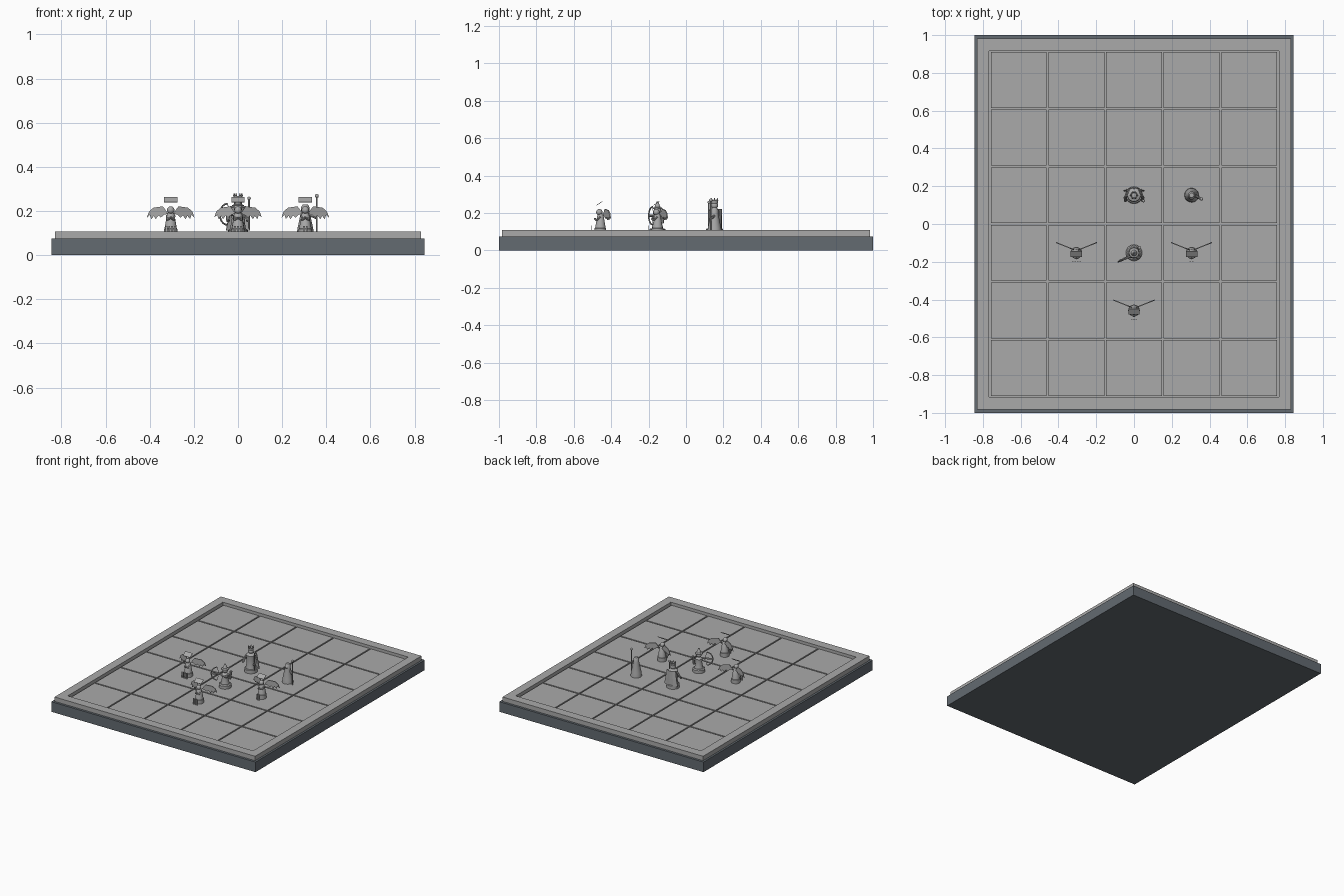
import bpy
import bmesh
from math import cos, sin, pi
from mathutils import Vector, Matrix

cube = bpy.data.objects.get("Cube")
if cube:
    bpy.data.objects.remove(cube, do_unlink=True)


def material(name, rgb):
    m = bpy.data.materials.new(name)
    m.use_nodes = True
    m.diffuse_color = (*rgb, 1)
    m.node_tree.nodes["Principled BSDF"].inputs["Base Color"].default_value = (*rgb, 1)
    return m


SLATE = material("slate", (0.125, 0.145, 0.165))
STONE = material("stone grey", (0.40, 0.40, 0.40))
CELL = 0.305
FLOOR = 0.082
TOP = 0.09


def finish(name, bm, mat=STONE, smooth=False):
    bmesh.ops.recalc_face_normals(bm, faces=bm.faces)
    mesh = bpy.data.meshes.new(name)
    bm.to_mesh(mesh)
    bm.free()
    mesh.materials.append(mat)
    ob = bpy.data.objects.new(name, mesh)
    bpy.context.collection.objects.link(ob)
    if smooth:
        bpy.ops.object.select_all(action="DESELECT")
        ob.select_set(True)
        bpy.context.view_layer.objects.active = ob
        bpy.ops.object.shade_smooth_by_angle()
    return ob


def add_box(bm, centre, size, tilt=0):
    mat = (Matrix.Translation(centre) @ Matrix.Rotation(tilt, 4, "X")
           @ Matrix.Diagonal((*size, 1)))
    bmesh.ops.create_cube(bm, size=1, matrix=mat)


def box(name, centre, size, mat=STONE, tilt=0):
    bm = bmesh.new()
    add_box(bm, centre, size, tilt)
    return finish(name, bm, mat)


def lathe(name, x, y, profile, sides=20):
    """Turn (radius, height) pairs about a vertical axis."""
    bm = bmesh.new()
    rings = []
    for r, z in profile:
        rings.append([bm.verts.new((x + r * cos(2 * pi * i / sides),
                                    y + r * sin(2 * pi * i / sides), z)) for i in range(sides)])
    for a, b in zip(rings, rings[1:]):
        for i in range(sides):
            j = (i + 1) % sides
            bm.faces.new((a[i], a[j], b[j], b[i]))
    bm.faces.new(rings[0])
    bm.faces.new(rings[-1])
    return finish(name, bm, smooth=True)


def ball(name, centre, r):
    bm = bmesh.new()
    bmesh.ops.create_uvsphere(bm, u_segments=16, v_segments=10, radius=r,
                              matrix=Matrix.Translation(centre))
    return finish(name, bm, smooth=True)


def rod(name, points, r):
    """Straight round bars joined end to end."""
    bm = bmesh.new()
    for p, q in zip(points, points[1:]):
        p, q = Vector(p), Vector(q)
        mat = Matrix.Translation((p + q) / 2) @ (q - p).to_track_quat("Z", "Y").to_matrix().to_4x4()
        bmesh.ops.create_cone(bm, cap_ends=True, segments=8, radius1=r, radius2=r,
                              depth=(q - p).length, matrix=mat)
    return finish(name, bm, smooth=True)


# Board: plinth, recessed floor, raised border and separate tiles
box("plinth", (0, 0, 0.0375), (1.69, 2.0, 0.075), SLATE)
box("board_floor", (0, 0, 0.0785), (1.60, 1.90, 0.007))
border = bmesh.new()
for s in (-1, 1):
    add_box(border, (s * 0.7985, 0, 0.0915), (0.063, 1.966, 0.033))
    add_box(border, (0, s * 0.95, 0.0915), (1.534, 0.066, 0.033))
finish("board_border", border)
tiles = bmesh.new()
for i in range(5):
    for j in range(6):
        add_box(tiles, ((i - 2) * CELL, (j - 2.5) * CELL, (FLOOR + TOP) / 2),
                (CELL - 0.01, CELL - 0.01, TOP - FLOOR))
finish("floor_tiles", tiles)


# Winged pieces
WING = ((0.012, 0.188), (0.035, 0.221), (0.078, 0.215), (0.098, 0.198), (0.108, 0.170),
        (0.094, 0.182), (0.088, 0.163), (0.076, 0.178), (0.068, 0.163), (0.055, 0.180),
        (0.045, 0.170), (0.030, 0.183))


def winged_piece(label, x, y, pegs):
    lathe(label + "_robe", x, y, [(0.031, TOP), (0.031, 0.118), (0.028, 0.12),
                                  (0.017, 0.185), (0.009, 0.198)])
    ball(label + "_head", (x, y - 0.006, 0.204), 0.017)
    for side, s in (("left", 1), ("right", -1)):
        bm = bmesh.new()
        verts = [bm.verts.new((x + s * u, y + 0.008 + 0.4 * u, z)) for u, z in WING]
        face = bm.faces.new(verts)
        new = bmesh.ops.extrude_face_region(bm, geom=[face])["geom"]
        bmesh.ops.translate(bm, vec=(0, 0.006, 0),
                            verts=[v for v in new if isinstance(v, bmesh.types.BMVert)])
        finish(label + "_" + side + "_wing", bm)
        rod(label + "_" + side + "_arm", [(x + s * 0.016, y, 0.18), (x + s * 0.015, y - 0.022, 0.16),
                                          (x, y - 0.03, 0.17)], 0.005)
    box(label + "_halo_plate", (x, y - 0.006, 0.251), (0.06, 0.037, 0.003), tilt=0.6)
    # Rank pegs in front
    bm = bmesh.new()
    for k in range(pegs):
        add_box(bm, (x + (k - (pegs - 1) / 2) * 0.013, y - 0.047, 0.111), (0.008, 0.004, 0.044))
    finish(label + "_rank_pegs", bm)


winged_piece("west_angel", -CELL, -CELL / 2, 4)
winged_piece("east_angel", CELL, -CELL / 2, 2)
winged_piece("south_angel", 0, -1.5 * CELL, 3)

# Archer on a round stand
ax, ay = 0, -CELL / 2
lathe("archer_stand", ax, ay, [(0.043, TOP), (0.043, 0.112), (0.036, 0.118)], 24)
lathe("archer_body", ax, ay, [(0.030, 0.118), (0.022, 0.155), (0.024, 0.185), (0.010, 0.20)])
ball("archer_head", (ax, ay, 0.213), 0.019)
lathe("archer_hat", ax, ay, [(0.028, 0.222), (0.026, 0.227), (0.016, 0.231), (0.004, 0.262)])
aim = Vector((-0.80, -0.45, 0)).normalized()
heart = Vector((ax, ay, 0.185))
bow = [heart + aim * (0.055 + 0.04 * cos(t)) + Vector((0, 0, 0.048 * sin(t)))
       for t in [(-1 + k / 5) * pi / 2 for k in range(11)]]
rod("bow", bow, 0.004)
rod("bow_string", [bow[0], heart + aim * 0.04, bow[-1]], 0.0015)
rod("arrow", [heart + aim * 0.035, heart + aim * 0.10], 0.002)
rod("bow_arm", [heart + Vector((-0.01, -0.015, 0)), heart + aim * 0.09], 0.006)
rod("string_arm", [heart + Vector((0.02, 0, 0)), heart + Vector((0.03, -0.025, -0.01)),
                   heart + aim * 0.04], 0.006)
rod("quiver", [(ax + 0.022, ay + 0.025, 0.145), (ax + 0.03, ay + 0.028, 0.205)], 0.009)

# Ruler with a cloak, arms and a crown
kx, ky = 0, CELL / 2
lathe("ruler_stand", kx, ky, [(0.045, TOP), (0.045, 0.114), (0.041, 0.118)], 24)
lathe("ruler_robe", kx, ky, [(0.036, 0.118), (0.028, 0.165), (0.034, 0.215), (0.012, 0.226)])
ball("ruler_head", (kx, ky, 0.24), 0.019)
lathe("ruler_crown", kx, ky, [(0.017, 0.25), (0.020, 0.268), (0.015, 0.268), (0.013, 0.258)], 12)
points = bmesh.new()
for k in range(6):
    a = k * pi / 3
    bmesh.ops.create_cone(points, cap_ends=True, segments=4, radius1=0.006, radius2=0.001, depth=0.014,
                          matrix=Matrix.Translation((kx + 0.0175 * cos(a), ky + 0.0175 * sin(a), 0.274)))
finish("crown_points", points)
cloak = bmesh.new()
rows = [[cloak.verts.new((kx + w * u, ky + 0.040 - d * u * u, z)) for u in (-1, -0.5, 0, 0.5, 1)]
        for w, d, z in ((0.055, 0.015, 0.112), (0.045, 0.015, 0.165), (0.036, 0.018, 0.222))]
for a, b in zip(rows, rows[1:]):
    for i in range(4):
        cloak.faces.new((a[i], a[i + 1], b[i + 1], b[i]))
cloak_ob = finish("ruler_cloak", cloak)
cloak_ob.modifiers.new("thickness", "SOLIDIFY").thickness = 0.005
for side, s in (("left", 1), ("right", -1)):
    rod("ruler_" + side + "_arm", [(kx + s * 0.03, ky, 0.21), (kx + s * 0.047, ky - 0.01, 0.175),
                                   (kx + s * 0.045, ky - 0.03, 0.155)], 0.008)
rod("sceptre", [(kx + 0.05, ky - 0.03, 0.12), (kx + 0.05, ky - 0.03, 0.255)], 0.004)
ball("sceptre_knob", (kx + 0.05, ky - 0.03, 0.257), 0.008)

# Robed staff bearer
sx, sy = CELL, CELL / 2
lathe("bearer_robe", sx, sy, [(0.038, TOP), (0.036, 0.118), (0.020, 0.195), (0.020, 0.215),
                              (0.012, 0.229)])
ball("bearer_face", (sx, sy - 0.011, 0.208), 0.013)
rod("bearer_arm", [(sx + 0.015, sy, 0.185), (sx + 0.05, sy - 0.02, 0.17)], 0.007)
rod("staff", [(sx + 0.052, sy - 0.02, TOP), (sx + 0.052, sy - 0.02, 0.262)], 0.004)
ball("staff_knob", (sx + 0.052, sy - 0.02, 0.268), 0.009)
